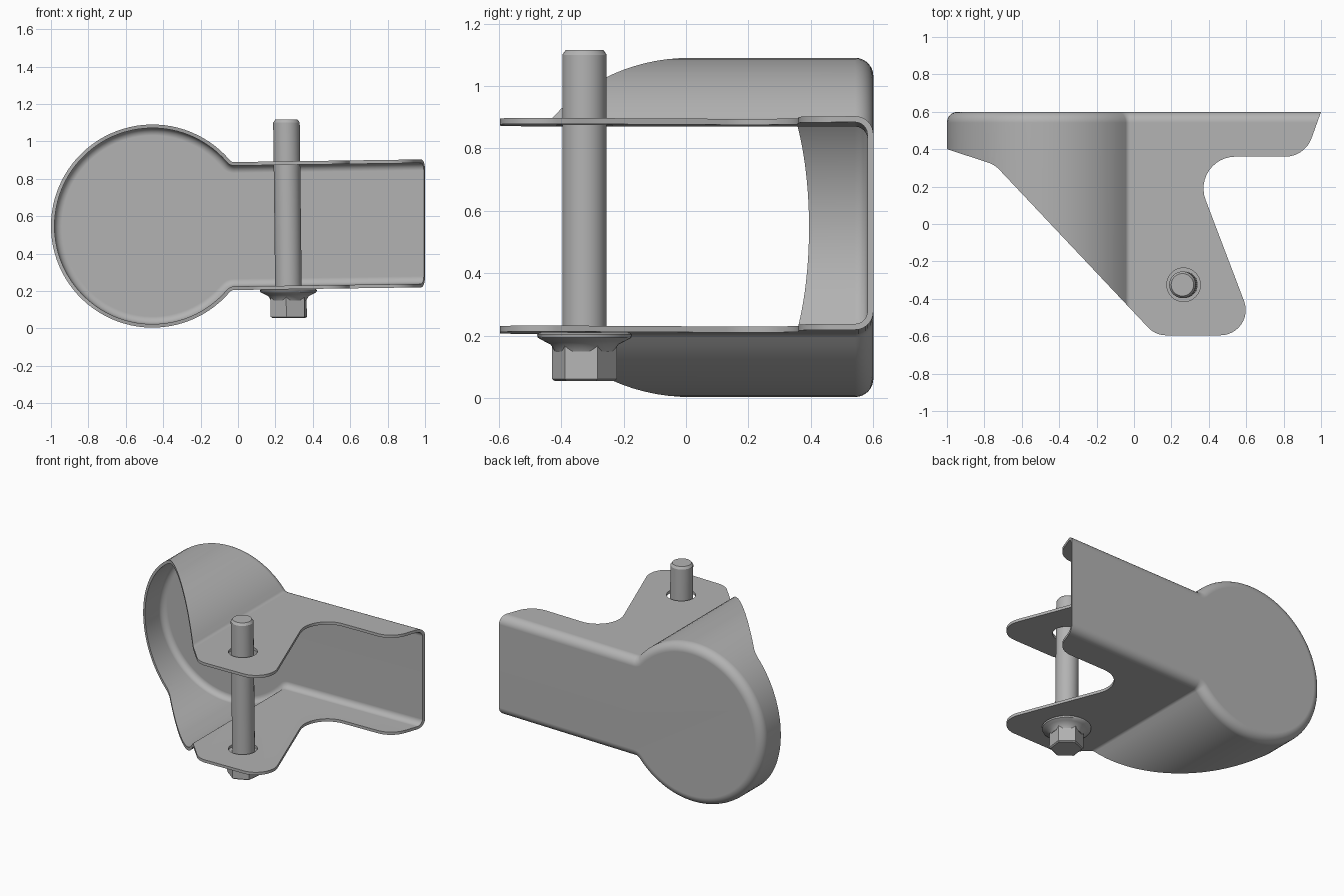
import bpy, bmesh
from math import sin, cos, pi, atan2, sqrt, tan, radians
from mathutils import Vector

cube = bpy.data.objects.get("Cube")
if cube:
    bpy.data.objects.remove(cube)

steel = bpy.data.materials.new("grey_steel")
steel.use_nodes = True
COLOR = (0.45, 0.45, 0.45, 1)
steel.diffuse_color = COLOR
steel.node_tree.nodes["Principled BSDF"].inputs["Base Color"].default_value = COLOR


def loft(name, rings):
    """Closed solid through rings that share one point count."""
    bm = bmesh.new()
    loops = [[bm.verts.new(p) for p in ring] for ring in rings]
    n = len(loops[0])
    for a, b in zip(loops, loops[1:]):
        for i in range(n):
            j = (i + 1) % n
            bm.faces.new((a[i], a[j], b[j], b[i]))
    bm.faces.new(loops[0])
    bm.faces.new(loops[-1])
    bmesh.ops.recalc_face_normals(bm, faces=bm.faces)
    mesh = bpy.data.meshes.new(name)
    bm.to_mesh(mesh)
    bm.free()
    mesh.materials.append(steel)
    ob = bpy.data.objects.new(name, mesh)
    bpy.context.collection.objects.link(ob)
    return ob


def finish(ob, angle=30):
    bpy.ops.object.select_all(action="DESELECT")
    ob.select_set(True)
    bpy.context.view_layer.objects.active = ob
    bpy.ops.object.shade_smooth_by_angle(angle=radians(angle))
    wn = ob.modifiers.new("even_normals", "WEIGHTED_NORMAL")
    wn.keep_sharp = True


def boolean(ob, cutter, operation):
    mod = ob.modifiers.new("cut", "BOOLEAN")
    mod.operation, mod.object, mod.solver = operation, cutter, "EXACT"
    cutter.hide_render = True
    dg = bpy.context.evaluated_depsgraph_get()
    mesh = bpy.data.meshes.new_from_object(ob.evaluated_get(dg))
    ob.modifiers.clear()
    ob.data = mesh
    bpy.data.objects.remove(cutter)


# Bracket section: round cup joined to a straight channel by small neck fillets
CX, CZ, R, H, F = -0.457, 0.547, 0.543, 0.342, 0.03
NX = CX + sqrt((R + F) ** 2 - (H + F) ** 2)
NECK = atan2(H + F, NX - CX)


def outline(d, y, end):
    half = [(end, H - d)]
    for i in range(7):
        a = -pi / 2 - (pi / 2 - NECK) * i / 6
        half.append((NX + (F + d) * cos(a), H + F + (F + d) * sin(a)))
    for i in range(1, 37):
        a = NECK + (pi - NECK) * i / 36
        half.append((CX + (R - d) * cos(a), (R - d) * sin(a)))
    full = half + [(x, -z) for x, z in half[-2::-1]]
    return [(x, y, CZ + z + 0.0145 * max(0, x)) for x, z in full]


def tub(name, wall, front, back, radius, end):
    rings = [outline(wall, front, end)]
    for i in range(9):
        a = pi / 2 * i / 8
        rings.append(outline(wall + radius * (1 - cos(a)),
                             back - radius * (1 - sin(a)), end))
    return loft(name, rings)


def rounded(corners):
    """Polygon with an arc of the given radius at each corner."""
    pts = []
    for i, (x, y, r) in enumerate(corners):
        p = Vector((x, y))
        if r == 0:
            pts.append(p)
            continue
        u = (Vector(corners[i - 1][:2]) - p).normalized()
        v = (Vector(corners[(i + 1) % len(corners)][:2]) - p).normalized()
        half = u.angle(v) / 2
        c = p + (u + v).normalized() * r / sin(half)
        t = r / tan(half)
        s, e = p + u * t - c, p + v * t - c
        sweep = s.angle(e)
        for k in range(13):
            w = k / 12
            pts.append(c + (s * sin((1 - w) * sweep) + e * sin(w * sweep)) / sin(sweep))
    return pts


bracket = tub("bracket", 0, -0.7, 0.6, 0.058, 1.1)
boolean(bracket, tub("hollow", 0.019, -0.8, 0.581, 0.04, 1.2), "DIFFERENCE")

# Side shape of the flanges, seen from above
side = rounded([(-1.1, 0.7, 0), (-1.1, 0.433, 0), (-0.745, 0.317, 0.15),
                (0.115, -0.595, 0.13), (0.658, -0.595, 0.135),
                (0.295, 0.36, 0.17), (0.914, 0.36, 0.15), (1.036, 0.7, 0)])
trim = loft("trim", [[(p.x, p.y, z) for p in side] for z in (-0.2, 1.3)])
boolean(bracket, trim, "INTERSECT")

# Bolt parts, leaning slightly in their holes
BX, BY = 0.265, -0.325


def turned(name, profile, sides=40, turn=0, lean=-0.012):
    rings = []
    for r, z in profile:
        x0 = BX + lean * (z - 0.6)
        rings.append([(x0 + r * cos(turn + 2 * pi * i / sides),
                       BY + r * sin(turn + 2 * pi * i / sides), z)
                      for i in range(sides)])
    return loft(name, rings)


boolean(bracket, turned("hole", [(0.09, -0.1), (0.09, 1.3)], lean=0), "DIFFERENCE")
finish(bracket)

finish(turned("bolt_shank", [(0.071, 0.15), (0.071, 1.1), (0.06, 1.116)]))
finish(turned("bolt_flange", [(0.095, 0.15), (0.108, 0.172), (0.13, 0.183),
                              (0.15, 0.194), (0.152, 0.204), (0.145, 0.21)]), 50)
finish(turned("bolt_head", [(0.096, 0.055), (0.105, 0.062), (0.105, 0.19)],
              sides=6, turn=radians(23)), 20)
